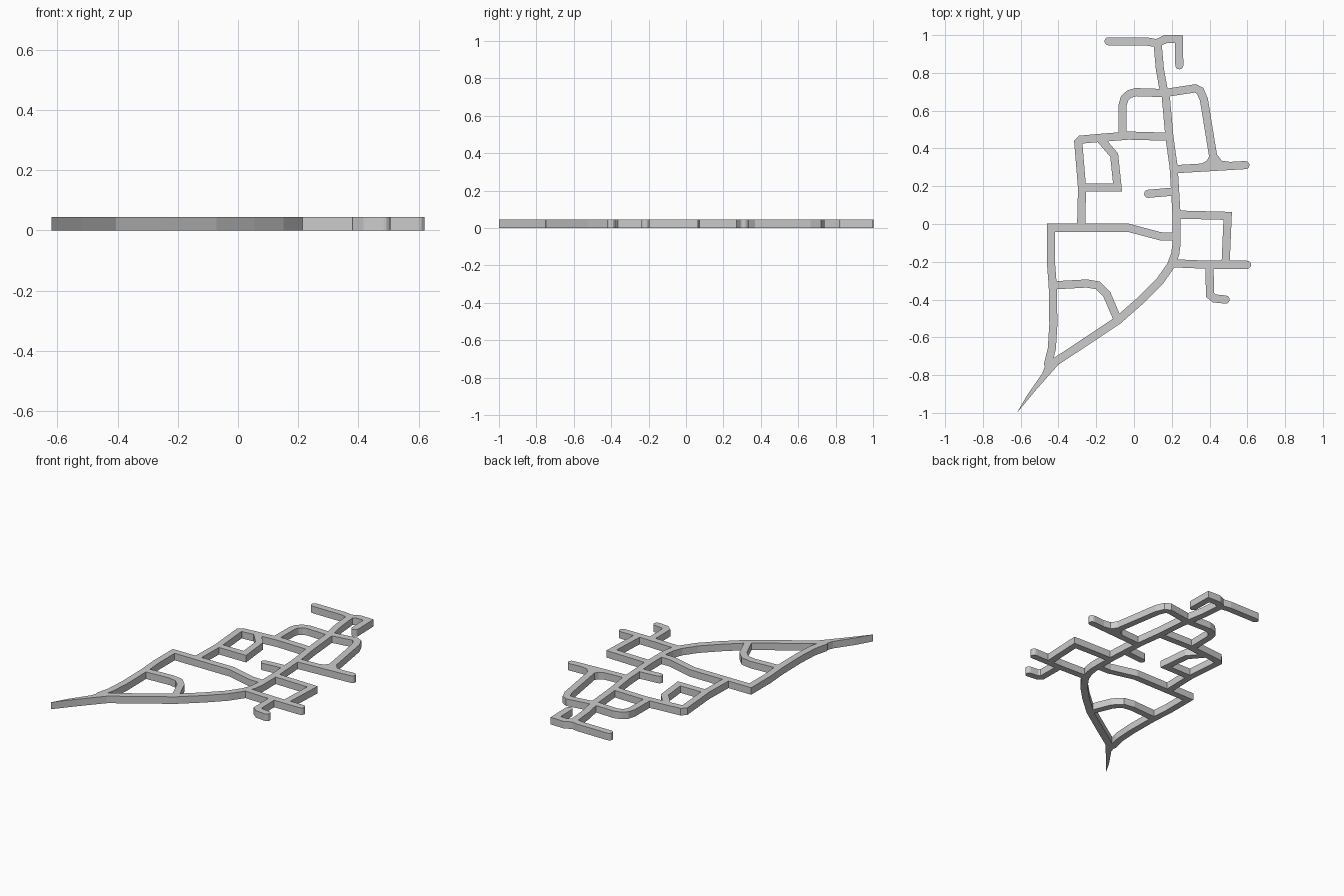
import bpy, bmesh, math
from mathutils import Vector
from mathutils.geometry import delaunay_2d_cdt

if "Cube" in bpy.data.objects:
    bpy.data.objects.remove(bpy.data.objects["Cube"])

HALF = 0.0215     # half width of a lane
HEIGHT = 0.045    # slab thickness
outlines = []     # 2D outlines to be merged


def cap(centre, direction, steps=6):
    """Half-round end, swept counter-clockwise around the given direction."""
    base = math.atan2(direction.y, direction.x) - math.pi / 2
    return [centre + HALF * Vector((math.cos(base + math.pi * i / steps),
                                    math.sin(base + math.pi * i / steps)))
            for i in range(steps + 1)]


def lane(*points):
    """Constant-width strip along a centre line, mitred with round ends."""
    p = [Vector(q) for q in points]
    d = [(b - a).normalized() for a, b in zip(p, p[1:])]
    left, right = [], []
    for i in range(1, len(p) - 1):
        t = (d[i - 1] + d[i]).normalized()
        n = Vector((-t.y, t.x))
        m = HALF / max(0.5, t.dot(d[i]))
        left.append(p[i] + n * m)
        right.append(p[i] - n * m)
    outlines.append(cap(p[0], -d[0]) + right + cap(p[-1], d[-1]) + left[::-1])


def patch(*points):
    outlines.append([Vector(q) for q in points])


# Main trunk, curving down to the lower left
lane((.125, .955), (.137, .82), (.155, .72), (.167, .69), (.187, .465),
     (.21, .30), (.225, .05), (.226, -.10), (.218, -.16), (.195, -.22),
     (.135, -.305), (.04, -.40), (-.085, -.51), (-.25, -.62), (-.435, -.742))

# Pointed tail
patch((-.62, -1), (-.52, -.88), (-.445, -.795), (-.405, -.75),
      (-.44, -.70), (-.46, -.72), (-.485, -.79), (-.565, -.905))

# Top arm with hook
lane((-.135, .967), (.07, .966), (.12, .957), (.17, .98), (.237, .978), (.24, .84))

# Upper loop across the trunk
lane((-.062, .47), (-.06, .63), (-.05, .665), (-.025, .688), (.01, .698),
     (.16, .693), (.325, .718), (.35, .705), (.37, .66), (.422, .34))

# Upper right arm with flared junction
lane((.215, .29), (.42, .302), (.59, .312))
patch((.34, .29), (.52, .30), (.52, .327), (.465, .335), (.438, .37),
      (.405, .37), (.385, .335), (.34, .31))

# Left block, its inner loop and the short stub
lane((.187, .462), (-.03, .468), (-.19, .455), (-.28, .447), (-.295, .432),
     (-.275, .19), (-.28, -.015))
lane((-.18, .452), (-.105, .365), (-.087, .193), (-.275, .193))
lane((.075, .16), (.215, .172))

# Lower left block and its curved inner lane
lane((.225, -.067), (.14, -.065), (-.03, -.02), (-.44, -.02), (-.44, -.2),
     (-.43, -.33), (-.427, -.53), (-.435, -.66), (-.455, -.74))
lane((-.43, -.325), (-.25, -.315), (-.19, -.325), (-.145, -.37), (-.085, -.51))

# Lower right block and hook
lane((.225, .05), (.496, .043), (.485, -.21))
lane((.205, -.208), (.4, -.216), (.599, -.216))
lane((.4, -.216), (.402, -.375), (.425, -.394), (.485, -.4))

# Merge all outlines into one flat sheet
coords, loops = [], []
for o in outlines:
    loops.append(list(range(len(coords), len(coords) + len(o))))
    coords += o
verts, _, faces, _, _, origin = delaunay_2d_cdt(coords, [], loops, 0, 1e-5)

bm = bmesh.new()
bv = [bm.verts.new((v.x, v.y, 0)) for v in verts]
for f, src in zip(faces, origin):
    if src:
        bm.faces.new([bv[i] for i in f])
bmesh.ops.delete(bm, geom=[v for v in bm.verts if not v.link_faces], context='VERTS')

# Give the sheet its thickness
bottom = bm.faces[:]
ext = bmesh.ops.extrude_face_region(bm, geom=bottom, use_keep_orig=True)
top = [g for g in ext['geom'] if isinstance(g, bmesh.types.BMVert)]
bmesh.ops.translate(bm, verts=top, vec=(0, 0, HEIGHT))
bmesh.ops.recalc_face_normals(bm, faces=bm.faces[:])

mesh = bpy.data.meshes.new("lane_network")
bm.to_mesh(mesh)
bm.free()
bpy.context.collection.objects.link(bpy.data.objects.new("lane_network", mesh))
